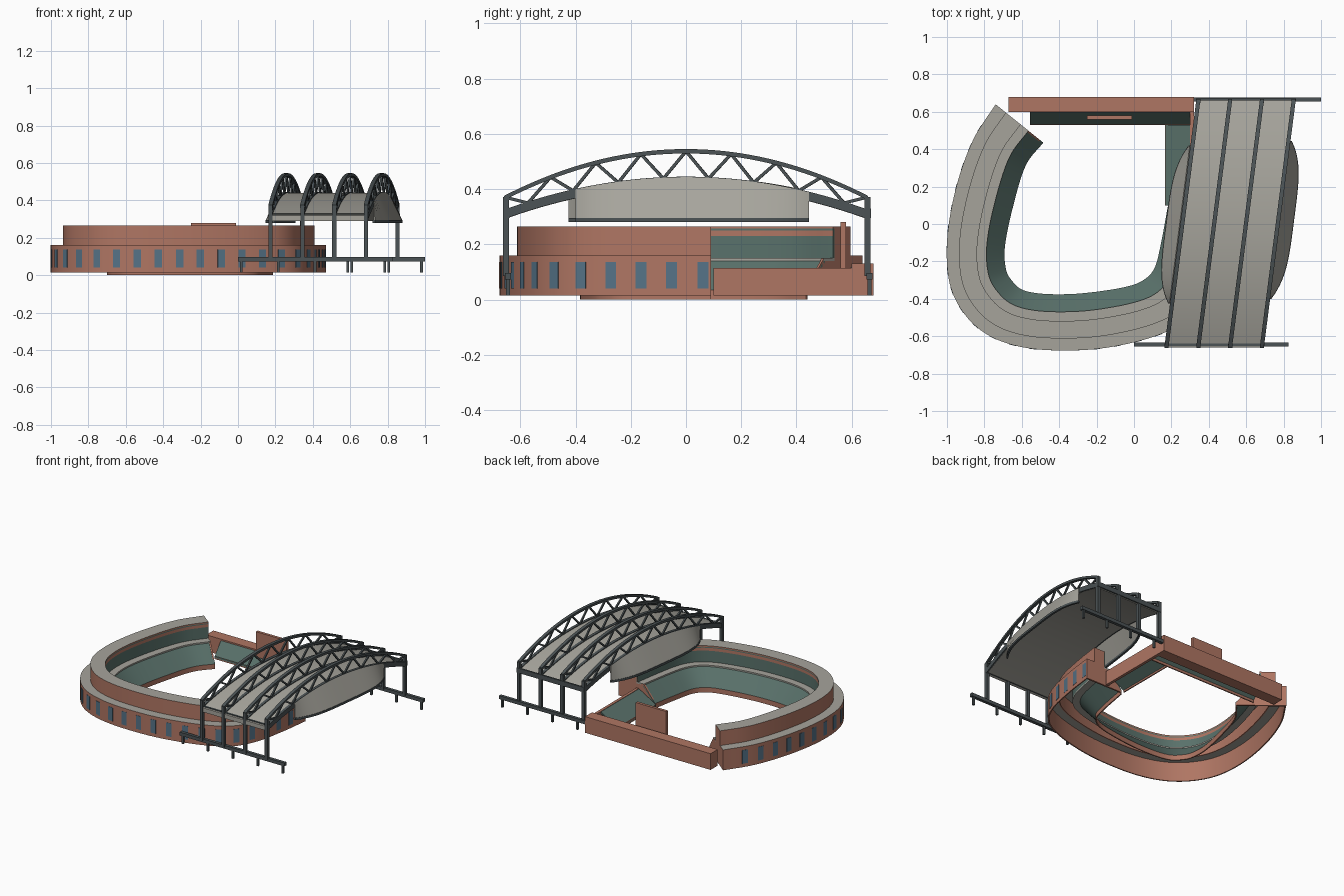
import bpy, bmesh, math
from mathutils import Vector

if "Cube" in bpy.data.objects:
    bpy.data.objects.remove(bpy.data.objects["Cube"])


def mat(name, c):
    m = bpy.data.materials.new(name)
    m.diffuse_color = (*c, 1)
    m.use_nodes = True
    m.node_tree.nodes["Principled BSDF"].inputs["Base Color"].default_value = m.diffuse_color
    return m


BRICK = mat("brick", (.43, .18, .125))
TEAL = mat("seating_green", (.10, .165, .145))
GREY = mat("concrete", (.38, .37, .33))
STEEL = mat("dark_steel", (.07, .085, .09))
GLASS = mat("glass", (.09, .17, .24))


def finish(name, bm, mats, smooth=False):
    bmesh.ops.recalc_face_normals(bm, faces=bm.faces)
    me = bpy.data.meshes.new(name)
    bm.to_mesh(me)
    bm.free()
    for m in mats:
        me.materials.append(m)
    ob = bpy.data.objects.new(name, me)
    bpy.context.collection.objects.link(ob)
    if smooth:
        bpy.ops.object.select_all(action='DESELECT')
        ob.select_set(True)
        bpy.context.view_layer.objects.active = ob
        bpy.ops.object.shade_smooth_by_angle(angle=math.radians(30))
    return ob


def loft(bm, rings, idx=None):
    """Skin closed cross-sections; idx gives a material per profile edge."""
    vs = [[bm.verts.new(p) for p in r] for r in rings]
    n = len(vs[0])
    for a, b in zip(vs, vs[1:]):
        for i in range(n):
            j = (i + 1) % n
            f = bm.faces.new((a[i], a[j], b[j], b[i]))
            f.material_index = idx[i] if idx else 0
    bm.faces.new(vs[0])
    bm.faces.new(vs[-1][::-1])


def beam(bm, p, q, w, h):
    """Rectangular bar from p to q, w wide sideways and h deep."""
    p, q = Vector(p), Vector(q)
    d = (q - p).normalized()
    up = Vector((1, 0, 0)) if abs(d.z) > .99 else Vector((0, 0, 1))
    s = d.cross(up).normalized()
    u = s.cross(d)
    loft(bm, [[c + s * a * w / 2 + u * b * h / 2 for a, b in
               ((-1, -1), (1, -1), (1, 1), (-1, 1))] for c in (p, q)])


def prism(name, axis, profile, a, b, mats, idx=None):
    """Extrude a profile along x (profile is y,z) or y (profile is x,z)."""
    bm = bmesh.new()
    loft(bm, [[(t, p, z) if axis == 'x' else (p, t, z) for p, z in profile]
              for t in (a, b)], idx)
    return finish(name, bm, mats)


# Bowl plan: outer and inner outlines, blended by offset
OUT = [(-.74, .64), (-.86, .45), (-.95, .2), (-.999, -.08), (-.985, -.32),
       (-.9, -.49), (-.76, -.605), (-.56, -.665), (-.3, -.675), (-.08, -.65),
       (.14, -.59), (.3, -.5), (.39, -.35), (.44, -.13), (.47, .09)]
INN = [(-.485, .435), (-.58, .31), (-.65, .08), (-.69, -.12), (-.685, -.24),
       (-.655, -.30), (-.6, -.35), (-.5, -.372), (-.35, -.375), (-.2, -.362),
       (-.04, -.335), (.05, -.30), (.11, -.235), (.145, -.1), (.18, .09)]


def spline(pts, t):
    t *= len(pts) - 1
    i = min(int(t), len(pts) - 2)
    f = t - i
    P = [Vector(p) for p in pts]
    b, c = P[i], P[i + 1]
    a = P[i - 1] if i else 2 * b - c
    d = P[i + 2] if i + 2 < len(P) else 2 * c - b
    return .5 * (2 * b + (c - a) * f + (2 * a - 5 * b + 4 * c - d) * f * f
                 + (3 * b - a - 3 * c + d) * f ** 3)


def bowl(t, o, z):
    p = spline(OUT, t).lerp(spline(INN, t), o / .305)
    return Vector((p.x, p.y, z))


def sweep(name, profile, mats, idx=None, t0=0, t1=1, n=112):
    bm = bmesh.new()
    loft(bm, [[bowl(t0 + (t1 - t0) * k / n, o, z) for o, z in profile]
              for k in range(n + 1)], idx)
    return finish(name, bm, mats, True)


# Bowl: hollow stepped walls, seating tiers, field wall, solid end walls
sweep("lower_outer_wall", [(0, .015), (0, .16), (.065, .16), (.065, .152), (.008, .152),
                           (.008, .015)], [BRICK, GREY], [0, 1, 0, 1, 0, 0])
sweep("upper_outer_wall", [(.065, .152), (.065, .265), (.16, .265), (.16, .257),
                           (.073, .257), (.073, .152)],
      [BRICK, GREY], [0, 1, 0, 1, 0, 0])
sweep("upper_seats", [(.16, .257), (.16, .25), (.16, .23), (.16, .15), (.152, .15),
                      (.152, .257)], [TEAL, BRICK], [0, 1, 0, 0, 0, 0])
sweep("concourse", [(.152, .15), (.21, .15), (.21, .14), (.152, .14)], [GREY])
sweep("lower_seats", [(.208, .142), (.305, .035), (.297, .03), (.2, .138)], [TEAL])
sweep("field_wall", [(.297, 0), (.305, 0), (.305, .035), (.297, .035)], [BRICK])
for i, t in enumerate((0, .996)):
    sweep("bowl_end_wall_%d" % (i + 1),
          [(.001, .016), (.001, .159), (.066, .159), (.066, .264), (.159, .264),
           (.159, .149), (.209, .149), (.304, .034), (.304, .016)],
          [BRICK], None, t, t + .004, 1)

# Windows at equal spacing round the outer wall
bm = bmesh.new()
dist, nxt, N = 0, .03, 1500
for k in range(N, 20, -1):
    a, b = bowl(k / N, 0, .088), bowl((k - 1) / N, 0, .088)
    dist += (b - a).length
    if dist >= nxt:
        nxt += .113
        d = (b - a).normalized()
        beam(bm, a - d * .02, a + d * .02, .003, .096)
finish("windows", bm, [GLASS])

# Outfield wall and seats, right field stand, scoreboard
prism("outfield_wall", 'x', [(.6, .015), (.68, .015), (.68, .13), (.6, .13)],
      -.67, .32, [BRICK])
prism("outfield_seats", 'x', [(.53, .035), (.6, .12), (.6, .108), (.53, .023)],
      -.555, .3, [TEAL])
prism("outfield_field_wall", 'x', [(.53, .015), (.538, .015), (.538, .036), (.53, .036)],
      -.555, .3, [BRICK])
prism("right_field_seats", 'y', [(.165, .035), (.305, .115), (.305, .103), (.165, .023)],
      .1, .53, [TEAL])
prism("right_field_back_wall", 'y', [(.3, .015), (.32, .015), (.32, .115), (.3, .115)],
      .1, .6, [BRICK])
prism("right_field_wall", 'y', [(.165, .015), (.173, .015), (.173, .037), (.165, .037)],
      .1, .53, [BRICK])
prism("scoreboard", 'x', [(.56, .1), (.58, .1), (.58, .28), (.56, .28)], -.25, -.01, [BRICK])


# Roof geometry: skewed in plan, arched along y
def roof_x(i, y):
    return .2585 + .17 * i + .129 * y


def low(y):
    return .44 - .12 * (y / .66) ** 2


def high(y):
    return .537 - .17 * (y / .66) ** 2


YS = [-.66 + 1.32 * k / 40 for k in range(41)]
bm = bmesh.new()
loft(bm, [[(roof_x(0, y), y, low(y) - .03), (roof_x(3, y), y, low(y) - .03),
           (roof_x(3, y), y, low(y)), (roof_x(0, y), y, low(y))] for y in YS])
finish("roof_panel", bm, [GREY], True)

# Arched trusses with their columns
for i in range(4):
    bm = bmesh.new()
    for f, w, h0, h1 in ((high, .011, -.008, .008), (low, .01, -.029, .005)):
        loft(bm, [[(roof_x(i, y) + sx * w, y, f(y) + h) for sx, h in
                   ((-1, h0), (1, h0), (1, h1), (-1, h1))] for y in YS])
    tops = [.1635 * k for k in range(-4, 5)]
    for a, b in zip(tops, tops[1:]):
        m = (a + b) / 2
        for y in (a, b):
            beam(bm, (roof_x(i, y), y, high(y)), (roof_x(i, m), m, low(m)), .011, .011)
    for y in (-.652, .658):
        beam(bm, (roof_x(i, y), y, .085), (roof_x(i, y), y, .372), .022, .022)
    finish("roof_truss_%d" % (i + 1), bm, [STEEL])

# End beams, ground rails and short rail posts
for side, y, a in (("front", -.645, 0), ("back", .665, .175)):
    bm = bmesh.new()
    beam(bm, (roof_x(0, y) - .012, y, .312), (roof_x(3, y) + .012, y, .312), .012, .034)
    finish(side + "_roof_beam", bm, [STEEL])
    bm = bmesh.new()
    beam(bm, (a, y, .084), (a + .825, y, .084), .022, .024)
    for k in range(5):
        x = a + .018 + .197 * k
        beam(bm, (x, y, .015), (x, y, .08), .014, .014)
    finish(side + "_ground_rail", bm, [STEEL])


# Bulging canopies on both long sides of the roof, second turned half round
def canopy(name, turn):
    def put(x, y, z):
        return (1.026 - x, .02 - y, z) if turn else (x, y, z)
    skin, rim = [], []
    for k in range(33):
        s = -1 + k / 16
        y = .022 + .423 * s
        x = roof_x(3, y) + .011
        e = x + .068 * (1 - s ** 4) + .004
        z = low(y) + .003
        skin.append([put(x, y, z), put(e, y, .295), put(e - .006, y, .295),
                     put(x - .006, y, z - .006)])
        rim.append([put(e - .012, y, .28), put(e + .002, y, .28),
                    put(e + .002, y, .296), put(e - .012, y, .296)])
    for part, rings, m in (("skin", skin, GREY), ("rim", rim, STEEL)):
        b = bmesh.new()
        loft(b, rings)
        finish(name + "_" + part, b, [m], True)


canopy("right_canopy", False)
canopy("left_canopy", True)
